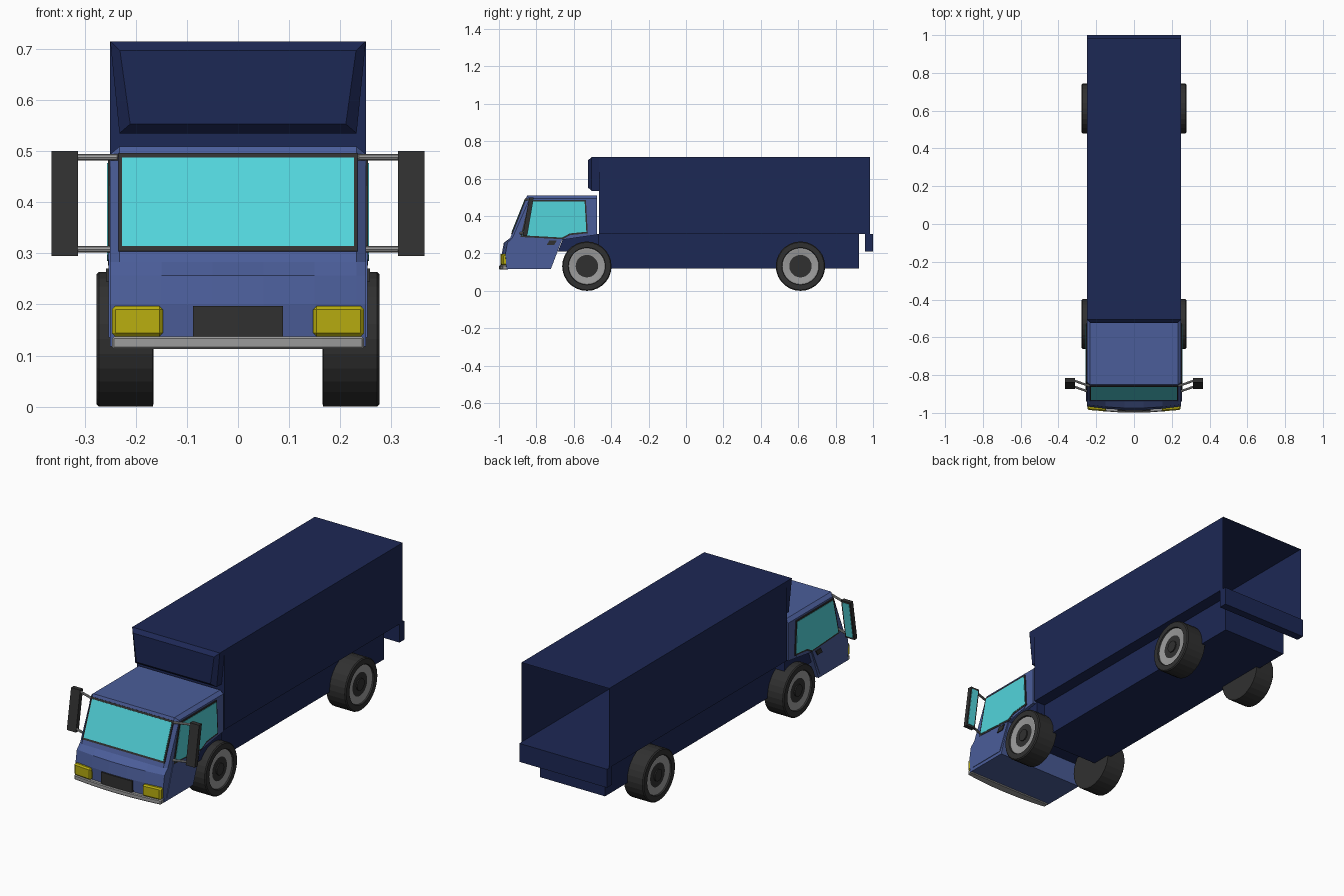
import bpy, bmesh, math
from mathutils import Vector

if "Cube" in bpy.data.objects:
    bpy.data.objects.remove(bpy.data.objects["Cube"])


def material(name, r, g, b):
    m = bpy.data.materials.new(name)
    m.diffuse_color = (r, g, b, 1)
    m.use_nodes = True
    m.node_tree.nodes["Principled BSDF"].inputs["Base Color"].default_value = m.diffuse_color
    return m


NAVY = material("navy", .012, .021, .09)
BLUE = material("cab_blue", .07, .11, .32)
GLASS = material("glass", .085, .66, .71)
BLACK = material("black", .03, .03, .03)
GREY = material("grey", .33, .33, .33)
YELLOW = material("yellow", .48, .42, .005)


def loft(name, rings, mat, cap_start=True, cap_end=True, bevel=0):
    """Skin a row of closed rings."""
    bm = bmesh.new()
    rows = [[bm.verts.new(p) for p in ring] for ring in rings]
    n = len(rows[0])
    for a, b in zip(rows, rows[1:]):
        for i in range(n):
            j = (i + 1) % n
            bm.faces.new((a[i], a[j], b[j], b[i]))
    if cap_start:
        bm.faces.new(rows[0][::-1])
    if cap_end:
        bm.faces.new(rows[-1])
    bmesh.ops.recalc_face_normals(bm, faces=bm.faces)
    mesh = bpy.data.meshes.new(name)
    bm.to_mesh(mesh)
    bm.free()
    ob = bpy.data.objects.new(name, mesh)
    bpy.context.collection.objects.link(ob)
    mesh.materials.append(mat)
    if bevel:
        mod = ob.modifiers.new("bevel", "BEVEL")
        mod.width, mod.segments = bevel, 1
    return ob


def side_prism(name, yz, x0, x1, mat, **kw):
    return loft(name, [[(x, y, z) for y, z in yz] for x in (x0, x1)], mat, **kw)


def plan_prism(name, xy, z0, z1, mat, **kw):
    return loft(name, [[(x, y, z) for x, y in xy] for z in (z0, z1)], mat, **kw)


def rect(a0, b0, a1, b1):
    return [(a0, b0), (a1, b0), (a1, b1), (a0, b1)]


def rod(name, a, b, r, mat):
    a, b = Vector(a), Vector(b)
    q = (b - a).to_track_quat('Z', 'Y')
    ring = [q @ Vector((r * math.cos(t), r * math.sin(t), 0))
            for t in (i * math.tau / 8 for i in range(8))]
    return loft(name, [[p + v for v in ring] for p in (a, b)], mat)


def lathe_x(name, profile, cy, cz, mat, sides=28):
    return loft(name, [[(x, cy + r * math.cos(t), cz + r * math.sin(t))
                        for t in (i * math.tau / sides for i in range(sides))]
                       for x, r in profile], mat)


# Cargo body: thin shell, open at the back
outline = [(-.25, .305), (.25, .305), (.25, .715), (-.25, .715)]
loft("cargo_box", [[(x, y, z) for x, z in outline] for y in (-.465, .983)], NAVY, cap_end=False)

# Tapered nose of the cargo box above the cab
outer = [(-.232, .535), (.232, .535), (.25, .715), (-.25, .715)]
inner = [(-.211, .553), (.211, .553), (.231, .697), (-.231, .697)]
loft("cargo_nose", [[(x, y, z) for x, z in o] for o, y in
                    ((outer, -.464), (outer, -.505), (inner, -.525))], NAVY, cap_start=False)

# Chassis, front mudguard block and rear bumper
side_prism("chassis", rect(-.5, .12, .925, .305), -.186, .186, NAVY)
side_prism("mudguard", [(-.685, .21), (-.655, .285), (-.465, .305), (-.465, .21)], -.235, .235, NAVY)
side_prism("rear_bumper", rect(.958, .21, 1.0, .305), -.25, .25, NAVY)

# Cab: side profile with edge inset (dy, dz) and whether it follows the front curve
cab = [(-.722, .118, 0, 0, 0), (-.98, .118, 0, 0, 1), (-.985, .2, 0, 0, 1), (-.975, .257, 0, 0, 1),
       (-.94, .283, .012, 0, 0), (-.85, .509, .015, -.015, 0), (-.476, .509, 0, -.015, 0),
       (-.476, .30, 0, 0, 0), (-.663, .273, 0, 0, 0)]
rings = []
for x in (-.25, -.232, -.15, -.05, .05, .15, .232, .25):
    edge = abs(x) > .24
    rings.append([(x, y + dy * edge + c * .02 * (x / .25) ** 2, z + dz * edge)
                  for y, z, dy, dz, c in cab])
loft("cab", rings, BLUE)

# Windscreen: frame and glass plates on the sloped front
slope = Vector((.09, .226)).normalized()
normal = Vector((-slope.y, slope.x))


def screen_plate(name, z0, z1, half, depth, mat):
    pts = []
    for z, d in ((z0, -.004), (z1, -.004), (z1, depth), (z0, depth)):
        p = Vector((-.94 + (z - .283) * .09 / .226, z)) + normal * d
        pts.append((p.x, p.y))
    side_prism(name, pts, -half, half, mat)


screen_plate("windscreen_frame", .304, .495, .234, .003, BLACK)
screen_plate("windscreen", .313, .486, .227, .005, GLASS)


# Curved front bumper and grille
def bow(half, front, back, n=6):
    xs = [-half + 2 * half * i / n for i in range(n + 1)]
    return ([(x, front + .018 * (x / .25) ** 2) for x in xs]
            + [(x, back) for x in reversed(xs)])


plan_prism("front_bumper", bow(.247, -.999, -.95), .113, .137, GREY, bevel=.004)
plan_prism("grille", bow(.088, -.992, -.95), .137, .197, BLACK)

# Parts repeated on both sides
for s, side in ((1, "right"), (-1, "left")):
    # Headlights
    plan_prism(f"headlight_{side}", [(s * .147, -.992), (s * .247, -.984), (s * .247, -.945),
                                     (s * .147, -.95)], .137, .197, YELLOW, bevel=.007)
    # Door panel, window and handle
    side_prism(f"door_{side}", [(-.94, .135), (-.73, .135), (-.668, .276), (-.545, .296),
                                (-.53, .31), (-.88, .31)], s * .245, s * .253, BLUE)
    side_prism(f"window_frame_{side}", [(-.885, .288), (-.66, .276), (-.62, .298), (-.525, .308),
                                        (-.535, .485), (-.838, .485)], s * .245, s * .2545, BLACK)
    side_prism(f"window_{side}", [(-.875, .297), (-.662, .285), (-.622, .307), (-.533, .316),
                                  (-.542, .477), (-.831, .477)], s * .245, s * .256, GLASS)
    side_prism(f"door_handle_{side}", [(-.745, .245), (-.705, .245), (-.69, .27), (-.73, .27)],
               s * .245, s * .258, BLACK)
    # Slanted mirror with rear-facing glass and two arms
    side_prism(f"mirror_{side}", [(-.873, .295), (-.85, .295), (-.815, .50), (-.838, .50)],
               s * .313, s * .365, BLACK)
    side_prism(f"mirror_glass_{side}", [(-.855, .305), (-.8465, .305), (-.815, .49), (-.8235, .49)],
               s * .32, s * .358, GLASS)
    for z, y in ((.488, -.828), (.308, -.86)):
        rod(f"mirror_arm_{side}", (s * .235, y - .03, z), (s * .32, y, z), .006, GREY)
    # Wheels: tyre, recessed rim and hub cap
    for cy, end in ((-.53, "front"), (.612, "rear")):
        lathe_x(f"{end}_tyre_{side}", [(s * .165, .125), (s * .167, .132), (s * .272, .132),
                                       (s * .277, .127), (s * .277, .1), (s * .266, .096)],
                cy, .132, BLACK)
        lathe_x(f"{end}_rim_{side}", [(s * .255, .098), (s * .27, .098), (s * .27, .09),
                                      (s * .262, .03)], cy, .132, GREY)
        lathe_x(f"{end}_hub_{side}", [(s * .255, .03), (s * .272, .03)], cy, .132, BLACK, 16)
